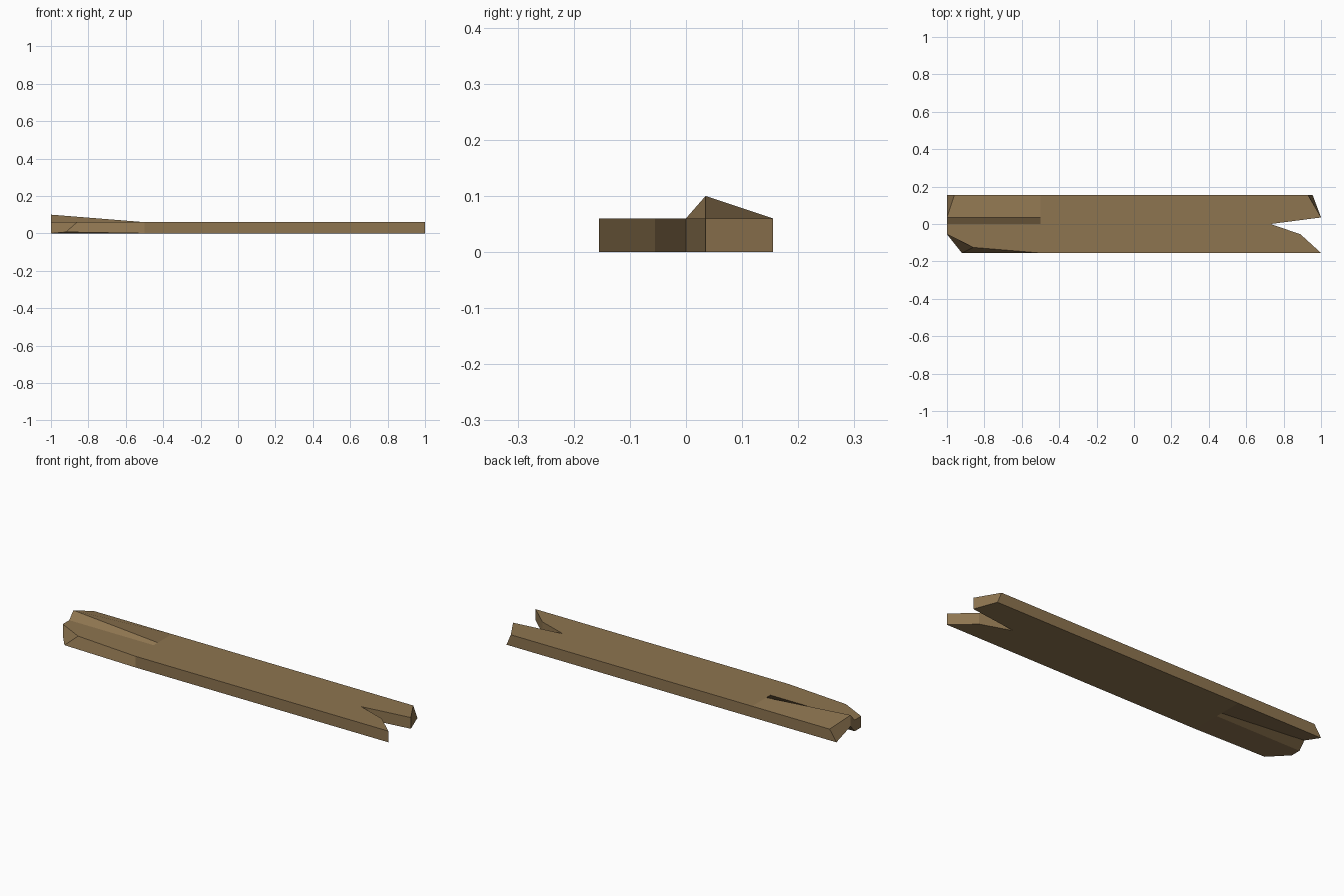
import bpy
import bmesh

cube = bpy.data.objects.get("Cube")
if cube:
    bpy.data.objects.remove(cube, do_unlink=True)

THICK = 0.06
LIFT = 0.04    # how far the split end is bent upwards
SIDE = 0.155   # half width of the plank

# Wood colour
wood = bpy.data.materials.new("weathered_wood")
wood.use_nodes = True
colour = (0.27, 0.177, 0.08, 1)
wood.diffuse_color = colour
bsdf = next(n for n in wood.node_tree.nodes if n.type == 'BSDF_PRINCIPLED')
bsdf.inputs["Base Color"].default_value = colour
bsdf.inputs["Roughness"].default_value = 0.9

# Plan points of the plank
plan = {
    "end_front": (-1, -0.055), "chip": (-0.86, -0.125),
    "mid_front": (-0.5, -SIDE), "tip_front": (1, -SIDE),
    "notch_edge": (0.89, -0.055), "notch": (0.73, 0),
    "tip_back": (1, 0.035), "corner": (0.93, SIDE),
    "mid_back": (-0.5, SIDE), "end_back": (-0.96, SIDE),
    "ridge": (-1, 0.035), "end_split": (-1, 0),
    "split": (-0.5, 0), "ridge_start": (-0.5, 0.035),
}
outline = list(plan)[:12]

# Broken corners lean, so their lower points differ from the upper ones
lower = {"chip": (-0.92, -SIDE, 0.007), "corner": (0.955, SIDE, 0),
         "end_back": (-1, SIDE, 0)}

# Surface patches shared by the top and the underside
patches = [
    ["end_front", "chip", "mid_front", "split", "end_split"],
    ["end_split", "split", "ridge_start", "ridge"],
    ["ridge", "ridge_start", "mid_back", "end_back"],
    ["mid_front", "tip_front", "notch_edge", "notch", "split"],
    ["split", "notch", "tip_back", "corner", "mid_back", "ridge_start"],
]

bm = bmesh.new()
top, base = {}, {}
for name, (x, y) in plan.items():
    z = LIFT if name == "ridge" else 0
    top[name] = bm.verts.new((x, y, z + THICK))
    base[name] = bm.verts.new(lower.get(name, (x, y, z)))

for patch in patches:
    bm.faces.new([top[n] for n in patch])
    bm.faces.new([base[n] for n in reversed(patch)])

# Side walls, including the notch and both broken ends
for a, b in zip(outline, outline[1:] + outline[:1]):
    bm.faces.new([base[a], base[b], top[b], top[a]])

bmesh.ops.recalc_face_normals(bm, faces=bm.faces)
mesh = bpy.data.meshes.new("broken_plank")
bm.to_mesh(mesh)
bm.free()
mesh.materials.append(wood)
plank = bpy.data.objects.new("broken_plank", mesh)
bpy.context.collection.objects.link(plank)
